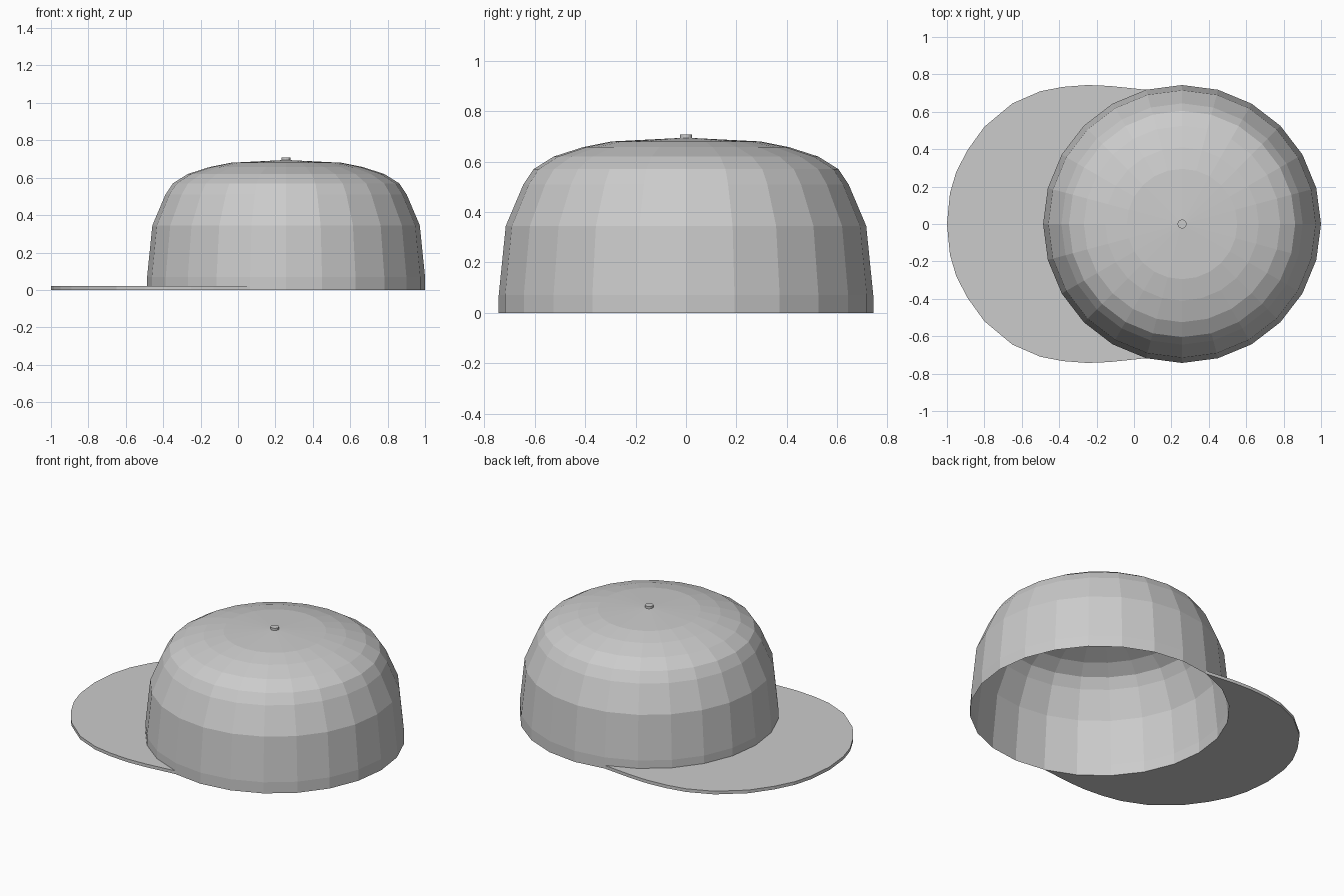
import bpy, bmesh, math

if "Cube" in bpy.data.objects:
    bpy.data.objects.remove(bpy.data.objects["Cube"])

CX, SIDES = 0.257, 24


def finish(name, bm):
    bmesh.ops.recalc_face_normals(bm, faces=bm.faces)
    mesh = bpy.data.meshes.new(name)
    bm.to_mesh(mesh)
    bm.free()
    obj = bpy.data.objects.new(name, mesh)
    bpy.context.collection.objects.link(obj)
    return obj


def ring_point(r, i, z):
    a = 2 * math.pi * i / SIDES
    return (CX + r * math.cos(a), r * math.sin(a), z)


# Crown: open faceted shell, revolved from a profile of (radius, height)
profile = [(0.743, 0), (0.743, 0.07), (0.715, 0.345), (0.645, 0.51),
           (0.605, 0.57), (0.525, 0.62), (0.41, 0.657), (0.295, 0.68)]
bm = bmesh.new()
rings = [[bm.verts.new(ring_point(r, i, z)) for i in range(SIDES)] for r, z in profile]
for low, high in zip(rings, rings[1:]):
    for i in range(SIDES):
        j = (i + 1) % SIDES
        bm.faces.new((low[i], low[j], high[j], high[i]))
apex = bm.verts.new((CX, 0, 0.695))
for i in range(SIDES):
    bm.faces.new((rings[-1][i], rings[-1][(i + 1) % SIDES], apex))
finish("crown", bm)

# Brim: flat crescent, outer edge mirrored in y, inner edge follows the crown
half = [(-0.13, 0.738), (-0.25, 0.743), (-0.38, 0.733), (-0.50, 0.71),
        (-0.65, 0.645), (-0.80, 0.52), (-0.89, 0.395), (-0.95, 0.28), (-0.984, 0.165)]
outer = half + [(-1.0, 0)] + [(x, -y) for x, y in reversed(half)]
inner = [ring_point(0.743, i, 0)[:2] for i in range(17, 6, -1)]
bm = bmesh.new()
base = bm.faces.new([bm.verts.new((x, y, 0)) for x, y in outer + inner])
top = bmesh.ops.extrude_face_region(bm, geom=[base], use_keep_orig=True)
for v in top["geom"]:
    if isinstance(v, bmesh.types.BMVert):
        v.co.z = 0.02
finish("brim", bm)

# Button on top of the crown
bm = bmesh.new()
bmesh.ops.create_cone(bm, cap_ends=True, segments=16, radius1=0.024, radius2=0.024, depth=0.02)
finish("top_button", bm).location = (CX, 0, 0.698)
